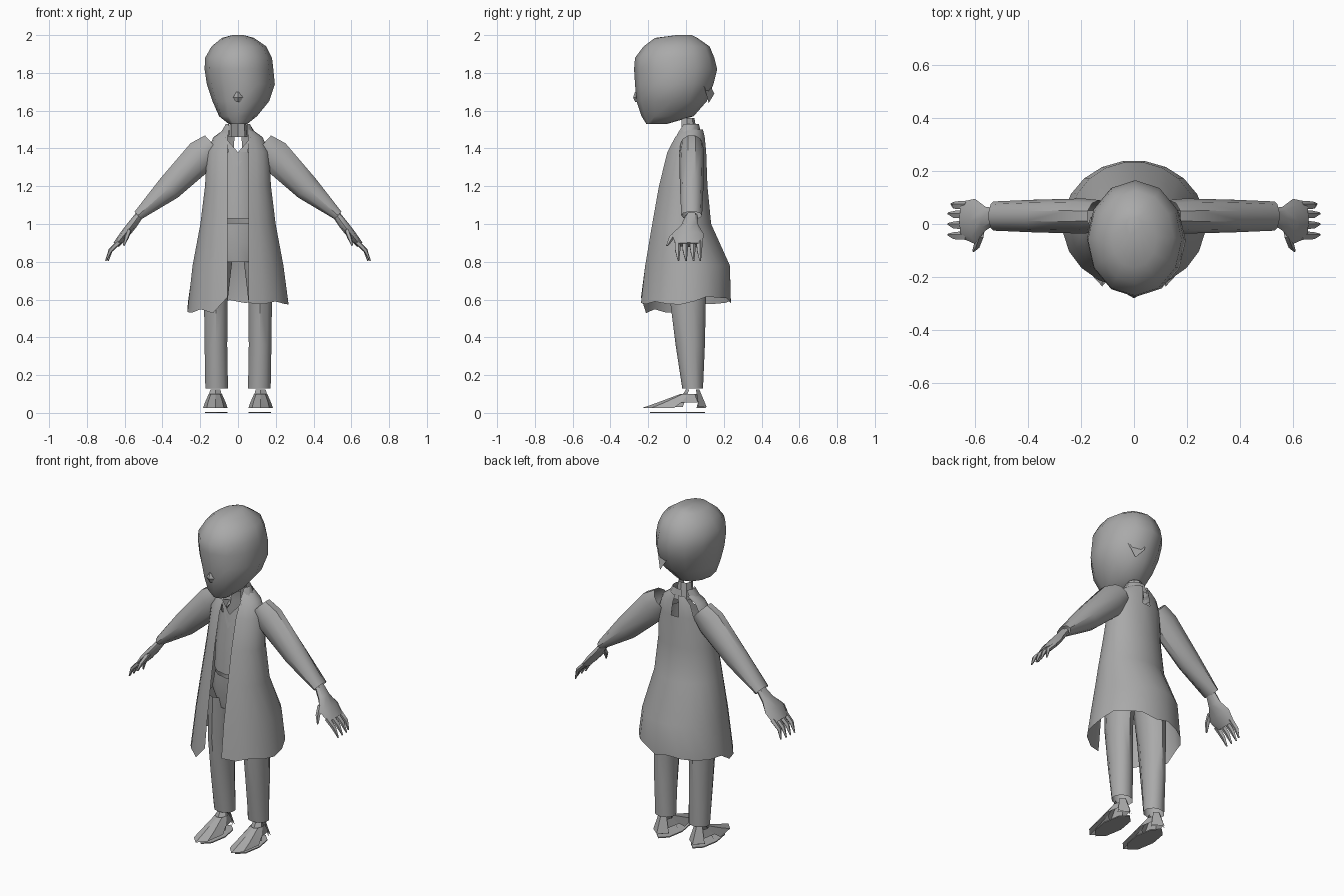
import bpy, bmesh, math, random
from mathutils import Vector

random.seed(4)
if "Cube" in bpy.data.objects:
    bpy.data.objects.remove(bpy.data.objects["Cube"])

grey = bpy.data.materials.new("plain grey")
grey.use_nodes = True
COLOUR = (0.4, 0.4, 0.4, 1)
grey.diffuse_color = COLOUR
grey.node_tree.nodes["Principled BSDF"].inputs["Base Color"].default_value = COLOUR


def finish(name, bm, angle=40):
    mesh = bpy.data.meshes.new(name)
    bm.to_mesh(mesh)
    bm.free()
    ob = bpy.data.objects.new(name, mesh)
    bpy.context.collection.objects.link(ob)
    mesh.materials.append(grey)
    bpy.ops.object.select_all(action='DESELECT')
    ob.select_set(True)
    bpy.context.view_layer.objects.active = ob
    bpy.ops.object.shade_smooth_by_angle(angle=math.radians(angle))
    return ob


def skin(name, rings, closed=True, caps=True, torn=(), angle=40):
    """Join rings of points with faces, leaving out the torn ones."""
    bm = bmesh.new()
    rows = [[bm.verts.new(p) for p in ring] for ring in rings]
    n = len(rows[0])
    for r in range(len(rows) - 1):
        for i in range(n if closed else n - 1):
            if (r, i) not in torn:
                j = (i + 1) % n
                bm.faces.new((rows[r][i], rows[r][j], rows[r + 1][j], rows[r + 1][i]))
    if caps:
        bm.faces.new(rows[0])
        bm.faces.new(rows[-1])
    bmesh.ops.recalc_face_normals(bm, faces=bm.faces)
    return finish(name, bm, angle)


def oval(z, cx, rx, front, back, n=10, gap=0.0):
    """Level ring; a gap leaves it open at the front by that half width."""
    cy, ry = (front + back) / 2, (back - front) / 2
    start = math.asin(min(gap / rx, 0.9))
    steps = n if not gap else n - 1
    pts = []
    for i in range(n):
        a = start + (2 * math.pi - 2 * start) * i / steps
        pts.append(Vector((cx + rx * math.sin(a), cy - ry * math.cos(a), z)))
    return pts


def limb_rings(path, n=8):
    """Rings across a limb in the xz plane: x, y, z, half depth in y, half thickness."""
    centres = [Vector(p[:3]) for p in path]
    rings = []
    for k, p in enumerate(path):
        d = (centres[min(k + 1, len(path) - 1)] - centres[max(k - 1, 0)]).normalized()
        side = Vector((0, 1, 0))
        up = d.cross(side)
        rings.append([centres[k] + side * p[3] * math.cos(2 * math.pi * i / n)
                      + up * p[4] * math.sin(2 * math.pi * i / n) for i in range(n)])
    return rings


def flip(rings, s):
    return [[Vector((p.x * s, p.y, p.z)) for p in ring] for ring in rings]


# Head: rounded, wide above and narrowing to the chin
head = [(1.53, 0.0, 0.05, -0.21, -0.1), (1.57, 0.0, 0.10, -0.235, 0.04),
        (1.65, 0.015, 0.15, -0.262, 0.11), (1.74, 0.015, 0.18, -0.27, 0.145),
        (1.82, 0.005, 0.182, -0.275, 0.165), (1.88, 0.003, 0.177, -0.27, 0.15),
        (1.94, 0.005, 0.145, -0.225, 0.125), (1.985, 0.0, 0.085, -0.165, 0.06),
        (2.0, 0.0, 0.03, -0.05, 0.03)]
skin("head", [oval(*h, n=12) for h in head], angle=50)
skin("nose", [oval(1.645, 0, 0.012, -0.268, -0.25, 4), oval(1.67, 0, 0.026, -0.28, -0.25, 4),
              oval(1.7, 0, 0.008, -0.27, -0.25, 4)], angle=20)

# Loose lock at the back of the head
skin("hair_lock", [[Vector((0.02, 0.12, 1.75)), Vector((0.13, 0.09, 1.75))],
                   [Vector((0.05, 0.15, 1.69)), Vector((0.09, 0.12, 1.64))]],
     closed=False, caps=False)

# Neck and collar
skin("neck", [oval(1.46, 0, 0.05, -0.04, 0.06, 8), oval(1.56, 0, 0.04, -0.035, 0.045, 8)],
     caps=False, torn={(0, 0), (0, 7)})
skin("collar", [oval(1.47, 0, 0.1, -0.06, 0.085, 10, 0.05), oval(1.53, 0, 0.065, -0.03, 0.07, 10, 0.05)],
     closed=False, caps=False, torn={(0, 5)})

# Long open coat flaring to a ragged hem, torn down the middle of the back
coat = [(1.5, 0.075, -0.045, 0.09), (1.46, 0.13, -0.065, 0.1), (1.38, 0.165, -0.105, 0.108),
        (1.2, 0.175, -0.15, 0.115), (1.0, 0.2, -0.185, 0.135), (0.78, 0.242, -0.222, 0.235),
        (0.6, 0.27, -0.243, 0.24)]
SEG = 20
rings = [oval(z, 0, rx, f, b, SEG, 0.055) for z, rx, f, b in coat]
for p in rings[-1]:
    p.z += random.uniform(-0.03, 0.02)
    if p.x < -0.1 and p.y < 0:
        p.z -= random.uniform(0.0, 0.1)
skin("coat", rings, closed=False, caps=False, torn={(0, 9), (1, 9), (0, 12), (1, 12)}, angle=50)

# Waistcoat front, closing below a small neck opening
vest = [(1.38, 0.1, -0.085, 0.06), (1.2, 0.12, -0.11, 0.08), (1.03, 0.13, -0.12, 0.1)]
skin("waistcoat", [oval(z, 0, rx, f, b, 12) for z, rx, f, b in vest], caps=False,
     torn={(r, i) for r in range(2) for i in range(3, 9)})
skin("shirt_front", [[Vector((-0.07, -0.06, 1.46)), Vector((-0.05, -0.07, 1.38))],
                     [Vector((0, -0.08, 1.38)), Vector((0, -0.1, 1.3))],
                     [Vector((0.07, -0.06, 1.46)), Vector((0.05, -0.07, 1.38))]],
     closed=False, caps=False)

# Trouser seat
skin("trouser_seat", [oval(1.005, 0, 0.13, -0.11, 0.1, 12), oval(0.9, 0, 0.16, -0.105, 0.12, 12),
                      oval(0.8, 0, 0.12, -0.09, 0.11, 12)], caps=False)

for s, label in ((1, "left"), (-1, "right")):
    # Trouser legs
    leg = [(0.86, 0.1, 0.08, -0.1, 0.115), (0.6, 0.117, 0.066, -0.085, 0.105),
           (0.36, 0.117, 0.063, -0.055, 0.1), (0.13, 0.113, 0.063, -0.02, 0.09)]
    skin(label + "_trouser_leg", flip([oval(*r) for r in leg], s), caps=False)

    # Ankles and thin shoes
    skin(label + "_ankle", flip([oval(0.125, 0.12, 0.03, 0.0, 0.07, 6),
                                 oval(0.03, 0.12, 0.06, -0.06, 0.11, 6)], s), caps=False,
         torn={(0, 1), (0, 4)}, angle=20)
    skin(label + "_shoe_upper", flip([oval(0.1, 0.12, 0.035, -0.03, 0.06, 8),
                                      oval(0.055, 0.12, 0.055, -0.15, 0.1, 8),
                                      oval(0.025, 0.12, 0.065, -0.235, 0.105, 8)], s), caps=False,
         torn={(1, 2), (1, 5), (0, 3)}, angle=20)
    skin(label + "_sole", flip([oval(0.0, 0.115, 0.06, -0.19, 0.1, 8),
                                oval(0.006, 0.115, 0.06, -0.19, 0.1, 8)], s))

    # Sleeves
    sleeve = [(0.13, 0.03, 1.42, 0.06, 0.07), (0.19, 0.03, 1.365, 0.066, 0.092),
              (0.365, 0.03, 1.19, 0.062, 0.072), (0.53, 0.03, 1.045, 0.055, 0.028)]
    skin(label + "_sleeve", flip(limb_rings(sleeve, 10), s), caps=False)

    # Hands: wrist, flat palm, four fingers and a thumb
    palm = [(0.52, 0.03, 1.05, 0.03, 0.022), (0.56, 0.02, 0.995, 0.045, 0.025),
            (0.6, 0.01, 0.945, 0.085, 0.024), (0.645, 0.015, 0.89, 0.07, 0.018)]
    skin(label + "_palm", flip(limb_rings(palm, 8), s))
    for k, y in enumerate((-0.045, -0.005, 0.035, 0.07)):
        tip = 0.7 - 0.012 * (k == 3)
        finger = [(0.63, y, 0.905, 0.018, 0.014), (0.675, y, 0.86, 0.015, 0.012),
                  (tip, y + 0.005, 0.805, 0.004, 0.004)]
        skin(f"{label}_finger_{k + 1}", flip(limb_rings(finger, 5), s))
    thumb = [(0.575, -0.03, 0.97, 0.025, 0.02), (0.59, -0.075, 0.93, 0.018, 0.016),
             (0.605, -0.1, 0.885, 0.006, 0.005)]
    skin(label + "_thumb", flip(limb_rings(thumb, 5), s))
